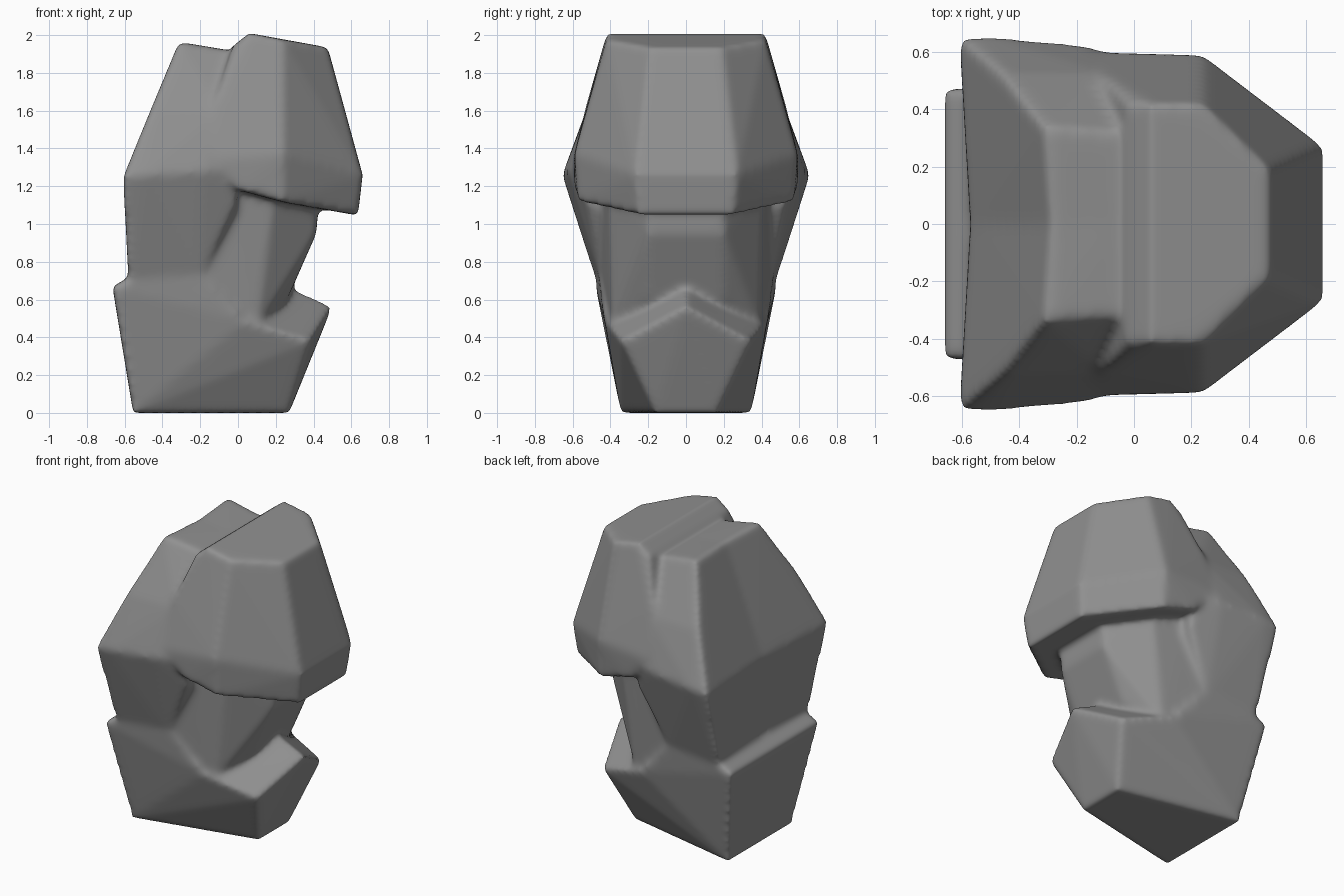
import bpy, bmesh

if "Cube" in bpy.data.objects:
    bpy.data.objects.remove(bpy.data.objects["Cube"])

parts = []


def hull(name, pts, sides=(1, -1), split=False):
    """Convex block from half-side points mirrored in y; split keeps the halves as separate hulls."""
    groups = [[s] for s in sides] if split else [sides]
    for g in groups:
        bm = bmesh.new()
        for s in g:
            for x, y, z in pts:
                bm.verts.new((x, s * y, z))
        bmesh.ops.remove_doubles(bm, verts=bm.verts[:], dist=1e-5)
        bmesh.ops.convex_hull(bm, input=bm.verts[:])
        loose = [v for v in bm.verts if not v.link_faces]
        bmesh.ops.delete(bm, geom=loose, context='VERTS')
        bmesh.ops.recalc_face_normals(bm, faces=bm.faces[:])
        me = bpy.data.meshes.new(name)
        bm.to_mesh(me)
        bm.free()
        ob = bpy.data.objects.new(name, me)
        bpy.context.collection.objects.link(ob)
        parts.append(ob)


# front upper block with overhanging brim
hull("front_block", [
    (0.06, 0.42, 2.01), (0.24, 0.42, 1.975), (0.475, 0.19, 1.935),
    (-0.03, 0.42, 1.94), (-0.12, 0.52, 1.66),
    (0.66, 0.27, 1.26), (0.24, 0.59, 1.37), (-0.14, 0.6, 1.34),
    (0.635, 0.25, 1.045), (0.24, 0.57, 1.115), (0.0, 0.59, 1.18)])

# back upper block, slightly hollow along the back
hull("back_block", [
    (-0.315, 0.34, 1.965), (-0.05, 0.32, 1.92), (-0.465, 0.53, 1.6), (-0.09, 0.525, 1.6),
    (-0.61, 0.65, 1.25), (-0.5, 0.655, 1.26), (-0.18, 0.625, 1.28), (-0.09, 0.6, 1.29), (0.0, 0.53, 1.12),
    (-0.58, 0.47, 0.68), (-0.2, 0.45, 0.7),
    (-0.29, -0.03, 1.955), (-0.05, -0.03, 1.92),
    (-0.57, -0.03, 1.25), (-0.565, -0.03, 0.68), (-0.1, -0.03, 0.7)], split=True)

# slanted neck between the brim and the base
hull("neck", [
    (0.425, 0.2, 1.1), (0.415, 0.2, 0.95), (0.2, 0.41, 1.2), (-0.05, 0.46, 1.25),
    (0.26, 0.2, 0.6), (0.1, 0.39, 0.45), (-0.18, 0.45, 0.7), (-0.1, 0.35, 0.4)])

# base: rear wedge and front jutting wedge
hull("base_rear", [
    (-0.665, 0.48, 0.67), (-0.58, 0.465, 0.715), (-0.22, 0.465, 0.765),
    (0.04, 0.43, 0.485), (-0.555, 0.345, 0.0), (0.265, 0.15, 0.0)])
hull("base_front", [
    (0.04, 0.43, 0.485), (0.385, 0.345, 0.38), (0.5, 0, 0.565), (0.27, 0, 0.67),
    (0.0, 0, 0.67), (-0.555, 0.345, 0.0), (0.27, 0.165, 0.0)])

# fuse everything into one softly rounded solid
bpy.ops.object.select_all(action='DESELECT')
for ob in parts:
    ob.select_set(True)
body = parts[0]
bpy.context.view_layer.objects.active = body
bpy.ops.object.join()
body.name = "sculpted_block_form"
rm = body.modifiers.new("fuse", 'REMESH')
rm.mode = 'VOXEL'
rm.voxel_size = 0.015
rm.use_smooth_shade = True
sm = body.modifiers.new("soften", 'SMOOTH')
sm.factor = 0.5
sm.iterations = 24

# dark stone grey
mat = bpy.data.materials.new("dark_grey")
mat.diffuse_color = (0.28, 0.28, 0.28, 1)
mat.use_nodes = True
mat.node_tree.nodes["Principled BSDF"].inputs["Base Color"].default_value = mat.diffuse_color
body.data.materials.append(mat)
